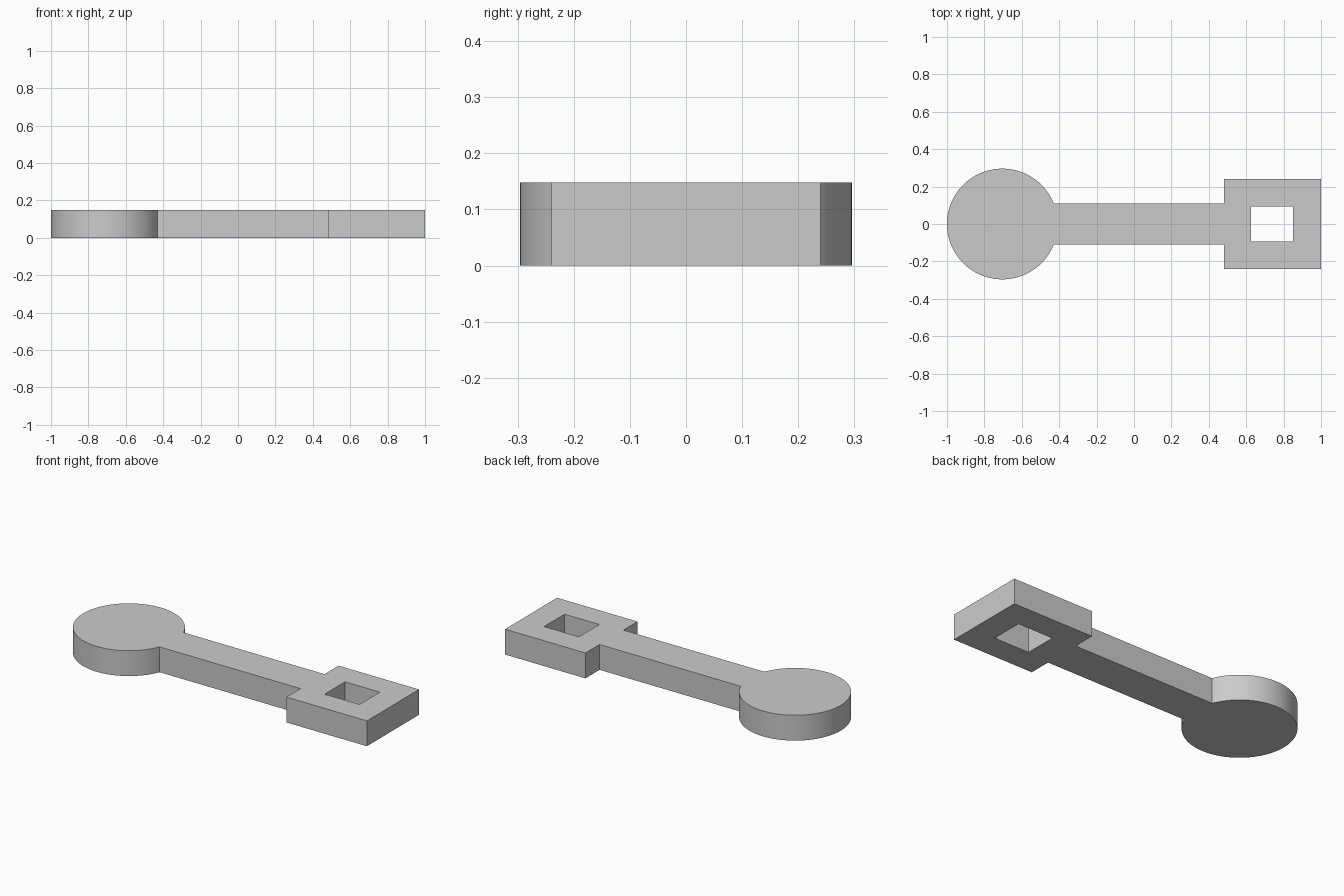
import bpy
import bmesh
from math import asin, cos, sin, pi

cube = bpy.data.objects.get("Cube")
if cube:
    bpy.data.objects.remove(cube, do_unlink=True)

THICKNESS = 0.148
RADIUS, ARM, HEAD = 0.296, 0.11, 0.24      # disc radius and half widths
DISC_X, HEAD_X = -1 + RADIUS, 0.481
SEGMENTS = 96

grey = bpy.data.materials.new("plain grey")
grey.use_nodes = True
colour = (0.6, 0.6, 0.6, 1)
grey.diffuse_color = colour
grey.node_tree.nodes["Principled BSDF"].inputs["Base Color"].default_value = colour

# Outline: round end, narrow arm, rectangular head
start = asin(ARM / RADIUS)
sweep = 2 * (pi - start)
outline = []
for i in range(SEGMENTS + 1):
    a = start + sweep * i / SEGMENTS
    outline.append((DISC_X + RADIUS * cos(a), RADIUS * sin(a)))
outline += [(HEAD_X, -ARM), (HEAD_X, -HEAD), (1, -HEAD),
            (1, HEAD), (HEAD_X, HEAD), (HEAD_X, ARM)]

# Rectangular window through the head
window = [(0.625, -0.094), (0.85, -0.094), (0.85, 0.094), (0.625, 0.094)]

bm = bmesh.new()


def add_loop(points):
    verts = [bm.verts.new((x, y, 0)) for x, y in points]
    return [bm.edges.new((v, verts[i - 1])) for i, v in enumerate(verts)]


edges = add_loop(outline) + add_loop(window)
bmesh.ops.triangle_fill(bm, edges=edges, use_beauty=True, normal=(0, 0, 1))

# Raise the flat plate into a solid
raised = bmesh.ops.extrude_face_region(bm, geom=bm.faces[:], use_keep_orig=True)
top = [g for g in raised["geom"] if isinstance(g, bmesh.types.BMVert)]
bmesh.ops.translate(bm, verts=top, vec=(0, 0, THICKNESS))
bmesh.ops.recalc_face_normals(bm, faces=bm.faces[:])

mesh = bpy.data.meshes.new("lever_plate")
bm.to_mesh(mesh)
bm.free()
mesh.materials.append(grey)
plate = bpy.data.objects.new("lever_plate", mesh)
bpy.context.collection.objects.link(plate)

# Smooth round rim, sharp edges elsewhere
bpy.ops.object.select_all(action="DESELECT")
plate.select_set(True)
bpy.context.view_layer.objects.active = plate
bpy.ops.object.shade_smooth_by_angle()
